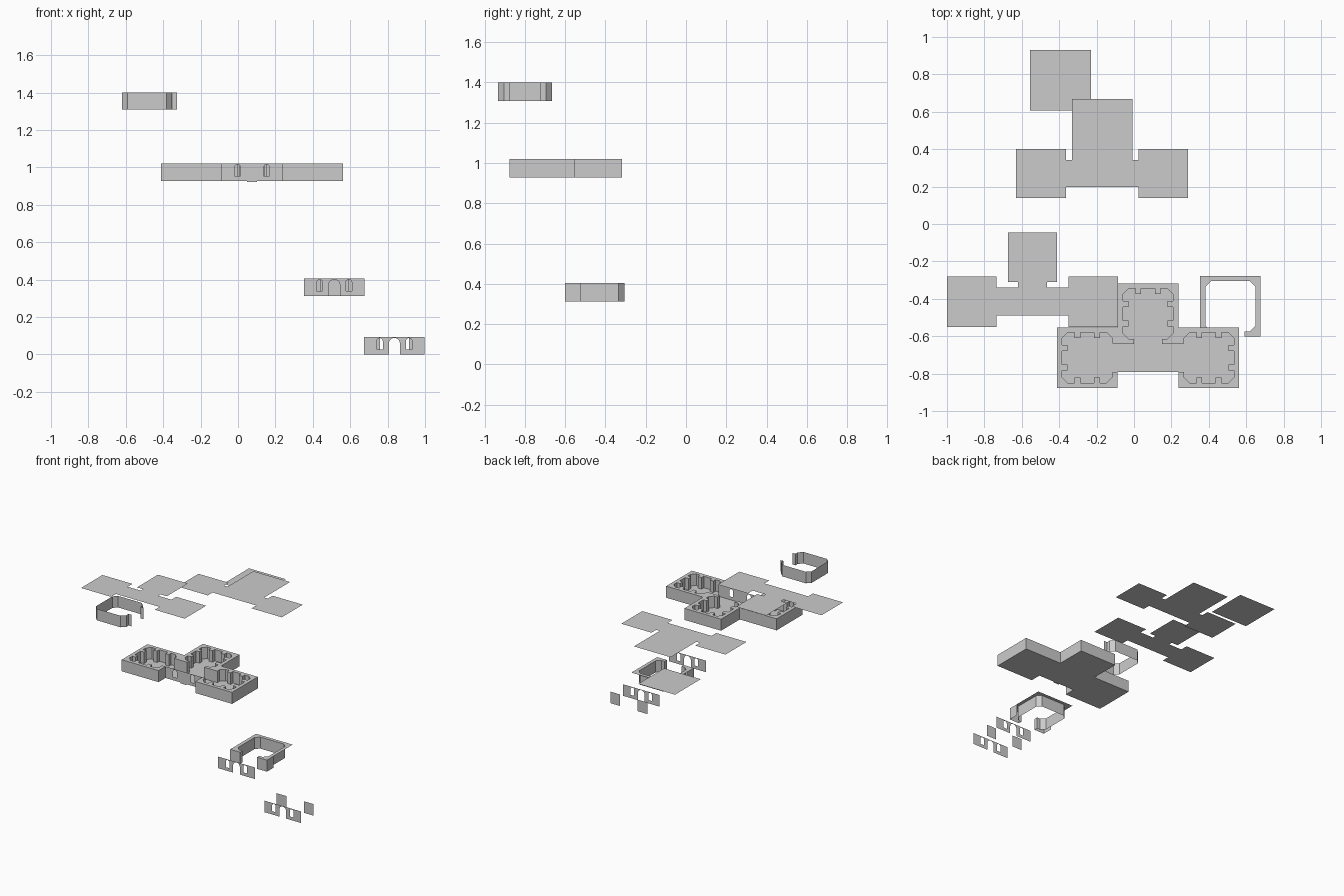
import bpy, bmesh, math

if "Cube" in bpy.data.objects:
    bpy.data.objects.remove(bpy.data.objects["Cube"])

H = 0.092            # wall height
HALF = 0.162         # half of a room block
IN = 0.134           # half of a room interior


def finish(bm, name):
    bmesh.ops.remove_doubles(bm, verts=bm.verts, dist=1e-5)
    me = bpy.data.meshes.new(name)
    bm.to_mesh(me)
    bm.free()
    ob = bpy.data.objects.new(name, me)
    bpy.context.collection.objects.link(ob)
    return ob


def fill(bm, loops):
    """Fill closed 3D loops (first outline, then holes)."""
    edges = []
    for pts in loops:
        vs = [bm.verts.new(p) for p in pts]
        edges += [bm.edges.new((vs[i - 1], vs[i])) for i in range(len(vs))]
    bmesh.ops.triangle_fill(bm, use_beauty=True, edges=edges)
    bmesh.ops.dissolve_limit(bm, angle_limit=0.01, verts=bm.verts, edges=bm.edges)


def sheet(name, pts, z):
    bm = bmesh.new()
    fill(bm, [[(x, y, z) for x, y in pts]])
    bm.normal_update()
    for f in bm.faces:
        if f.normal.z < 0:
            f.normal_flip()
    return finish(bm, name)


def wall(name, path, z0, h=H):
    bm = bmesh.new()
    for a, b in zip(path, path[1:]):
        if math.dist(a, b) > 1e-4:
            bm.faces.new([bm.verts.new(p) for p in
                          ((*a, z0), (*b, z0), (*b, z0 + h), (*a, z0 + h))])
    return finish(bm, name)


def rect(x0, x1, y0, y1):
    return [(x0, y0), (x1, y0), (x1, y1), (x0, y1)]


def room(cx, cy, turn=0, pillars=False):
    """Clockwise inner outline of a chamfered room, open to -y, turned by quarters."""
    c, o, d, s = 0.03, 0.075, 0.029, 0.015

    def side():
        # one wall drawn along +u with the room to its right
        pts = [(-IN + c, IN)]
        if pillars:
            for u in (-0.052, 0.052):
                pts += [(u - s, IN), (u - s, IN - d), (u + s, IN - d), (u + s, IN)]
        return pts + [(IN - c, IN)]

    pts = [(-o, -HALF), (-o, -IN), (-IN + c, -IN)]
    pts += [(-y, x) for x, y in side()]
    pts += side()
    pts += [(y, -x) for x, y in side()]
    pts += [(IN - c, -IN), (o, -IN), (o, -HALF)]
    for _ in range(turn % 4):
        pts = [(-y, x) for x, y in pts]
    return [(cx + x, cy + y) for x, y in pts]


def arch(cx, r, z0, z1, n=8):
    """Arched opening outline in x, z."""
    pts = [(cx + r, z0)]
    pts += [(cx + r * math.cos(math.pi * i / n), z1 - r + r * math.sin(math.pi * i / n))
            for i in range(n + 1)]
    return pts + [(cx - r, z0)]


def facade(name, cx, y, z0, door=True):
    outer = [(cx + HALF, z0), (cx + HALF, z0 + H), (cx - HALF, z0 + H), (cx - HALF, z0)]
    if door:
        outer += reversed(arch(cx, 0.03, z0, z0 + 0.088))
    loops = [outer] + [arch(cx + k * 0.078, 0.016, z0 + 0.026, z0 + 0.087) for k in (-1, 1)]
    bm = bmesh.new()
    fill(bm, [[(x, y, z) for x, z in lp] for lp in loops])
    return finish(bm, name)


# Main hall: three rooms round a corridor
MX, MY, STEP, Z = 0.075, -0.715, 0.325, 0.928
LX, RX, BY, FY = MX - STEP, MX + STEP, -0.48, -0.79
inner = (room(LX, MY, 1, True) + room(MX, BY, 0, True) + room(RX, MY, 3, True))
inner[0], inner[-1] = (MX - HALF, FY), (MX + HALF, FY)
outer = [(MX + HALF, FY), (MX + HALF, MY - HALF), (RX + HALF, MY - HALF),
         (RX + HALF, MY + HALF), (MX + HALF, MY + HALF), (MX + HALF, BY + HALF)]
outer += [(2 * MX - x, y) for x, y in reversed(outer)]
wall("hall_inner_walls", inner, Z)
wall("hall_outer_walls", outer, Z)
sheet("hall_wall_tops", inner + outer[1:-1], Z + H)
sheet("hall_floor", outer, Z)
facade("hall_front_wall", MX, FY, Z, door=False)

# Closed entrance leaf on the hall front
bm = bmesh.new()
fill(bm, [[(x, FY - 0.003, z) for x, z in arch(MX, 0.027, 0.922, 0.99)]])
finish(bm, "hall_door")

# Raised pillar caps in the back and right rooms
k = 0.052
caps = [(MX + x, BY + y) for x, y in
        ((-0.12, -k), (-0.12, k), (0.12, -k), (0.12, k), (-k, 0.12), (k, 0.12))]
caps += [(RX + x, MY + y) for x, y in
         ((-k, 0.12), (k, 0.12), (-k, -0.12), (k, -0.12), (0.12, -k), (0.12, k))]
for x, y in caps:
    sheet("pillar_cap", rect(x - 0.015, x + 0.015, y - 0.015, y + 0.015), Z + H + 0.003)

# Loose room lining, upper left
wall("room_lining", room(-0.487, -0.80, 1), 1.308)

# Loose room with rim and front corners
bx, by, bz = 0.515, -0.44, 0.313
ring = room(bx, by)
wall("rim_room_walls", ring, bz)
x0, x1, y0, y1 = bx - HALF, bx + HALF, by - HALF, by + HALF
sheet("rim_room_top", ring + [(x1, y0), (x1, y1), (x0, y1), (x0, y0)], bz + H)
for sgn in (-1, 1):
    wall("rim_room_corner", [(bx + sgn * 0.075, y0), (bx + sgn * HALF, y0),
                             (bx + sgn * HALF, y0 + 0.08)], bz)

# Loose front walls
facade("front_wall", bx, -0.755, bz)
facade("low_front_wall", 0.836, -0.63, 0)
for xs in (0.674, 0.913):
    wall("low_side_panel", [(xs, -0.475), (xs + 0.085, -0.475)], 0)

# Flat floor plan, left
cx, t = -0.5425, 1.31
half = [(0.193, -0.49), (0.193, -0.55), (0.4575, -0.55), (0.4575, -0.28), (0.193, -0.28),
        (0.193, -0.34), (0.078, -0.34), (0.078, -0.31), (0.132, -0.31), (0.132, -0.045)]
sheet("floor_plan", [(cx + x, y) for x, y in half] +
      [(cx - x, y) for x, y in reversed(half)], t)

# Flat roof plan with its square back part
cx, t = -0.17, 1.158
half = [(0.193, 0.198), (0.193, 0.138), (0.46, 0.138), (0.46, 0.402), (0.193, 0.402),
        (0.193, 0.343)]
sheet("roof_plan", [(cx + x, y) for x, y in half] +
      [(cx - x, y) for x, y in reversed(half)], t)
sheet("roof_back_square", rect(cx - HALF, cx + HALF, 0.343, 0.667), t)

# Loose square ceiling
sheet("ceiling_square", rect(-0.555, -0.231, 0.607, 0.931), 1.02)
